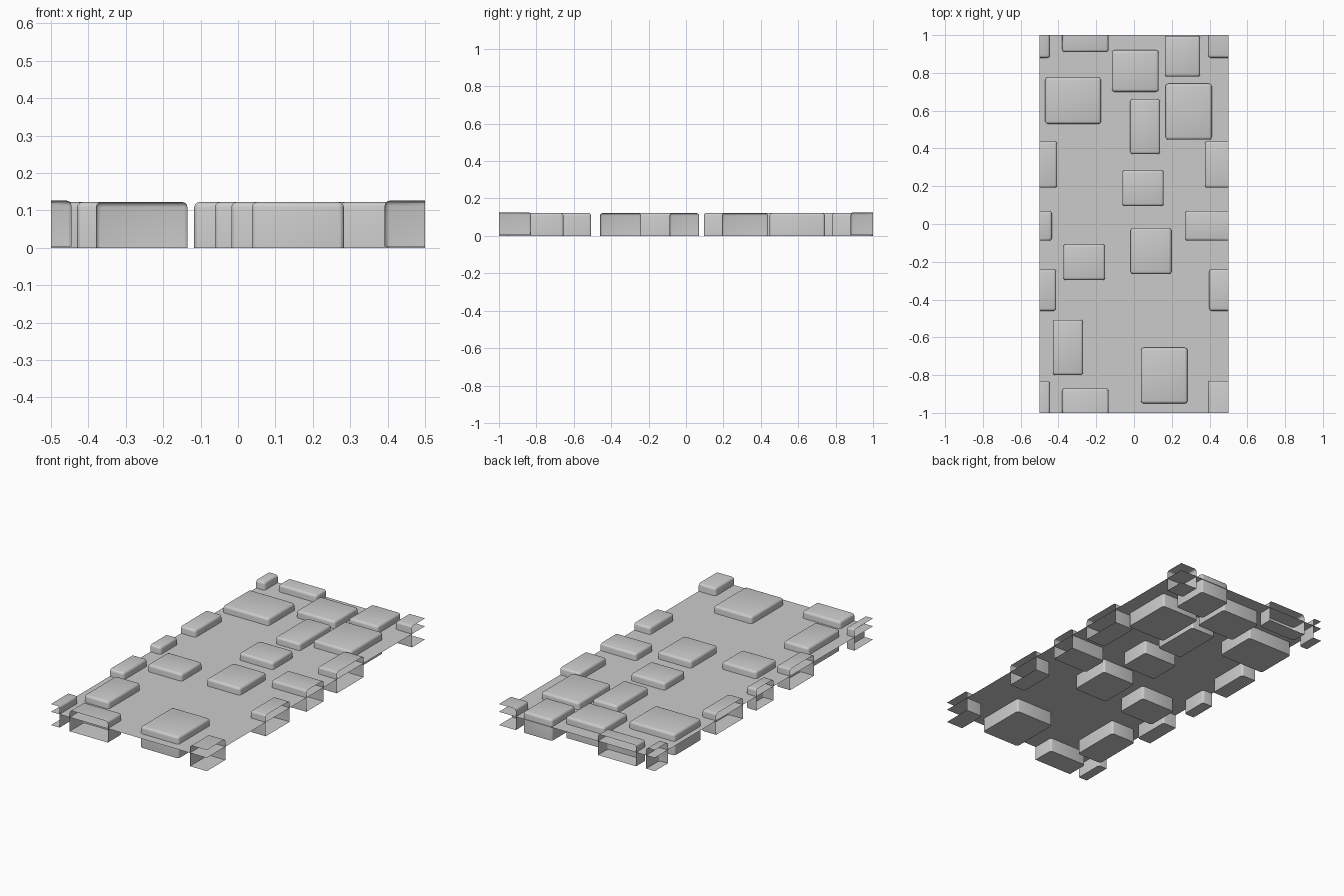
import bpy, bmesh
from mathutils import Matrix, Vector

if "Cube" in bpy.data.objects:
    bpy.data.objects.remove(bpy.data.objects["Cube"])

HX, HY = 0.5, 1.0      # half size of the repeating tile
BASE_Z, TOP = 0.081, 0.122

# Stones as x0, x1, y0, y1; those crossing the border wrap around to the other side
STONES = [
    (-.38, -.135, .91, 1.13), (-.117, .13, .70, .92), (.163, .35, .78, .996),
    (-.47, -.175, .53, .776), (-.02, .138, .37, .662), (.167, .412, .447, .743),
    (.375, .593, .192, .438), (-.062, .157, .095, .284), (.272, .565, -.088, .07),
    (-.018, .198, -.265, -.02), (-.374, -.153, -.297, -.108), (.398, .588, -.46, -.24),
    (-.43, -.27, -.80, -.507), (.037, .283, -.95, -.655), (.392, .555, .88, 1.17),
]


def finish(bm, name):
    me = bpy.data.meshes.new(name)
    bm.to_mesh(me)
    bm.free()
    ob = bpy.data.objects.new(name, me)
    bpy.context.collection.objects.link(ob)
    return ob


def stone(name, x0, x1, y0, y1, z0):
    # Block with rounded top and sides, flat sharp bottom
    bm = bmesh.new()
    bmesh.ops.create_cube(bm, size=1, matrix=Matrix.Translation(
        ((x0 + x1) / 2, (y0 + y1) / 2, z0 + TOP / 2))
        @ Matrix.Diagonal((x1 - x0, y1 - y0, TOP, 1)))
    edges = [e for e in bm.edges if max(v.co.z for v in e.verts) > z0 + TOP / 2]
    bmesh.ops.bevel(bm, geom=edges, offset=0.014, segments=3,
                    profile=0.5, affect='EDGES')
    # Slice open at the tile border
    for co in ((HX, 0, 0), (-HX, 0, 0), (0, HY, 0), (0, -HY, 0)):
        bmesh.ops.bisect_plane(bm, geom=bm.verts[:] + bm.edges[:] + bm.faces[:],
                               plane_co=co, plane_no=Vector(co), clear_outer=True)
    ob = finish(bm, name)
    bpy.ops.object.select_all(action='DESELECT')
    ob.select_set(True)
    bpy.context.view_layer.objects.active = ob
    bpy.ops.object.shade_smooth_by_angle()


# Ground sheet between the stones
bm = bmesh.new()
bmesh.ops.create_grid(bm, x_segments=1, y_segments=1, size=1,
                      matrix=Matrix.Translation((0, 0, BASE_Z)) @ Matrix.Diagonal((HX, HY, 1, 1)))
finish(bm, "mortar_sheet")

# Stones and their wrapped copies
for i, (x0, x1, y0, y1) in enumerate(STONES):
    corner = x1 > HX and y1 > HY
    for ox in ((0, -2 * HX) if x1 > HX else (0,)):
        for oy in ((0, -2 * HY) if y1 > HY else (0,)):
            stone(f"paving_stone_{i + 1}", x0 + ox, x1 + ox, y0 + oy, y1 + oy,
                  0.004 if corner else 0)
